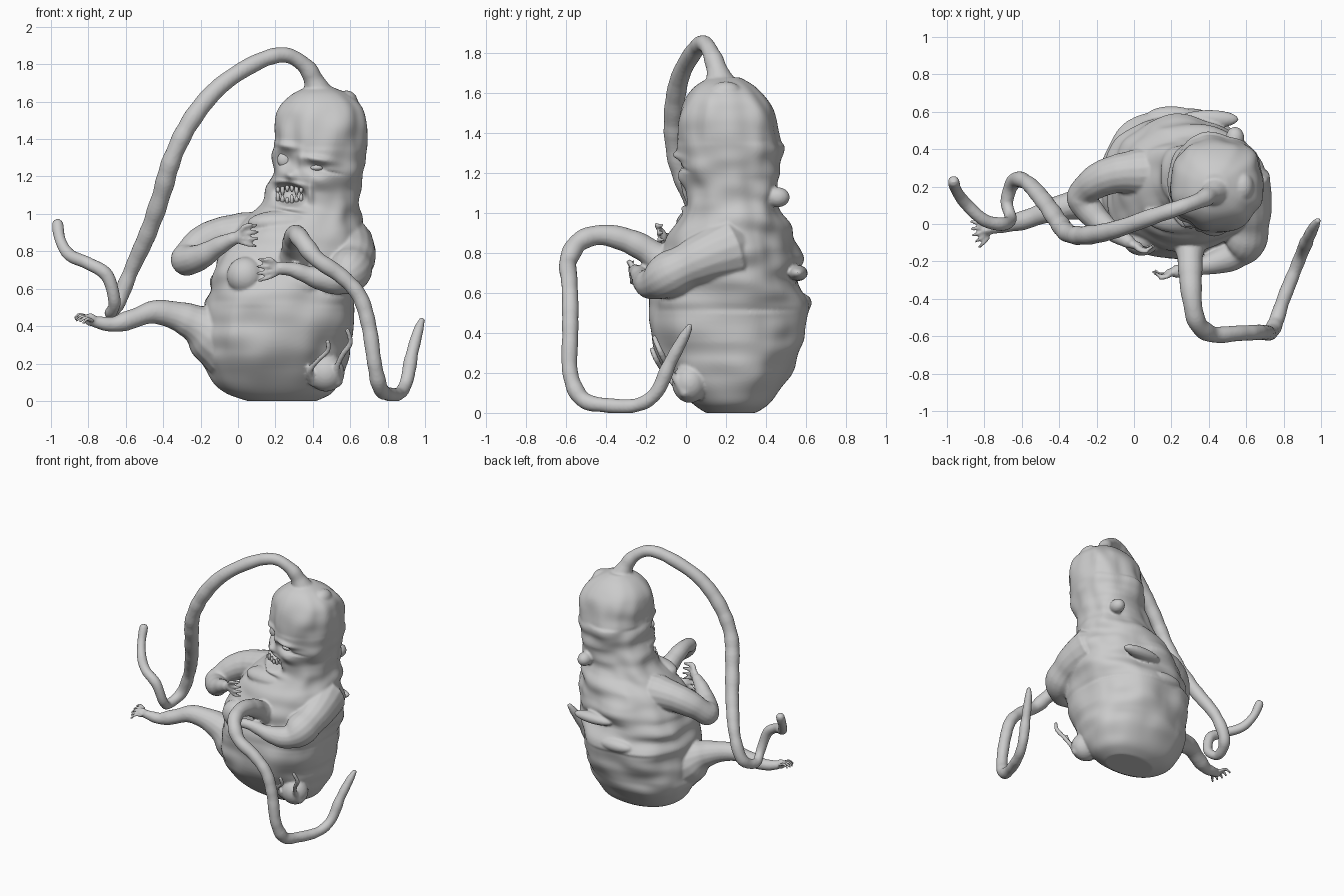
import bpy, bmesh, math
from mathutils import Vector, Matrix, noise
from mathutils.bvhtree import BVHTree


def spline(pts, n):
    """Catmull-Rom through tuples of any length."""
    pts = [Vector(p) for p in pts]
    out = []
    for i in range(len(pts) - 1):
        a, b, c, d = pts[max(i - 1, 0)], pts[i], pts[i + 1], pts[min(i + 2, len(pts) - 1)]
        for k in range(n):
            t = k / n
            out.append(0.5 * (2 * b + (c - a) * t + (2 * a - 5 * b + 4 * c - d) * t * t
                              + (3 * b - a - 3 * c + d) * t ** 3))
    return out + [pts[-1]]


def skin(bm, rings):
    """Bridge rings of points into a closed skin."""
    vs = [[bm.verts.new(p) for p in r] for r in rings]
    m = len(vs[0])
    for a, b in zip(vs, vs[1:]):
        for j in range(m):
            bm.faces.new((a[j], a[(j + 1) % m], b[(j + 1) % m], b[j]))
    bm.faces.new(vs[0][::-1])
    bm.faces.new(vs[-1])


def tube(bm, pts, n=8, sides=16, lump=0.12):
    s = spline(pts, n)
    p = [Vector(v[:3]) for v in s]
    r = [v[3] * (1 + lump * noise.noise(Vector(v[:3]) * 14)) for v in s]
    t0, t1 = (p[0] - p[1]).normalized(), (p[-1] - p[-2]).normalized()
    p = [p[0] + t0 * r[0] * .6] + p + [p[-1] + t1 * r[-1] * .6]
    r = [r[0] * .6] + r + [r[-1] * .6]
    rings, u = [], Vector((.31, .52, .79))
    for i in range(len(p)):
        t = (p[min(i + 1, len(p) - 1)] - p[max(i - 1, 0)]).normalized()
        u = (u - t * u.dot(t)).normalized()
        w = t.cross(u)
        rings.append([p[i] + (u * math.cos(a) + w * math.sin(a)) * r[i]
                      for a in (math.tau * j / sides for j in range(sides))])
    skin(bm, rings)


def ball(bm, loc, size):
    bmesh.ops.create_uvsphere(bm, u_segments=24, v_segments=16, radius=1,
                              matrix=Matrix.Translation(loc) @ Matrix.Diagonal((*size, 1)))


def digits(bm, palm, fwd, side, curl, length, count=4, r=.0125):
    """Fan of fingers or toes leaving the palm."""
    palm, fwd, side, curl = map(Vector, (palm, fwd, side, curl))
    ball(bm, palm, (.035, .022, .035))
    for i in range(count):
        k = i - (count - 1) / 2
        l = length * (1 - .08 * abs(k))
        a = palm + side * k * .02
        b = a + fwd * l * .55 + side * k * .011 + curl * .012
        c = a + fwd * l + side * k * .018 - curl * .014
        tube(bm, [(*a, r * 1.1), (*b, r), (*c, r * .75)], 5, 8, 0)


bm = bmesh.new()

# Sagging torso and head: z, x min, x max, y min, y max
sections = [(0, .05, .42, .1, .35), (.04, -.06, .5, .04, .41), (.1, -.13, .54, -.02, .46),
            (.2, -.18, .58, -.1, .53), (.3, -.19, .6, -.15, .57), (.4, -.18, .62, -.175, .59),
            (.55, -.17, .65, -.18, .6), (.7, -.14, .67, -.15, .575), (.85, -.07, .67, -.1, .54),
            (.95, .01, .66, -.05, .51), (1.03, .1, .65, 0, .48), (1.1, .15, .65, 0, .47),
            (1.2, .18, .67, -.02, .47), (1.3, .19, .68, -.03, .475), (1.4, .2, .69, -.04, .465),
            (1.5, .2, .69, -.03, .445), (1.58, .23, .66, 0, .4), (1.64, .29, .59, .05, .34),
            (1.68, .37, .5, .12, .27)]
rings = []
for z, x0, x1, y0, y1 in spline(sections, 9):
    ring = []
    for j in range(120):
        a = math.tau * j / 120
        c, s = math.cos(a), math.sin(a)
        back = .5 + .5 * s
        fade = min(1, z / .25) * min(1, max(0, (1.72 - z) / .2))
        fold = noise.noise(Vector((c * 1.3, s * 1.3, z * 11))) * (.018 + .035 * back)
        lump = noise.noise(Vector((c * 2.5, s * 2.5, z * 5 + 7))) * .03
        if z > 1.35:
            fold *= .3
        if z < .5:
            fold *= .5
        d = 1 + (fold + lump) * fade * 2.2
        e = .9  # slightly boxy ellipse
        ring.append(((x0 + x1) / 2 + (x1 - x0) / 2 * math.copysign(abs(c) ** e, c) * d,
                     (y0 + y1) / 2 + (y1 - y0) / 2 * math.copysign(abs(s) ** e, s) * d, z))
    rings.append(ring)
skin(bm, rings)

# Lumps: chest, belly, crown, neck wart, side swelling, tendril root
for loc, size in [((.04, -.08, .67), (.1, .09, .1)), ((.3, -.08, .62), (.16, .09, .1)),
                  ((.58, .2, 1.6), (.06, .08, .06)), ((.54, .46, 1.08), (.05, .06, .05)),
                  ((.25, .05, .95), (.2, .1, .07)), ((.47, .02, .15), (.1, .09, .1)),
                  ((.2, .57, .55), (.14, .06, .05)), ((.4, .56, .7), (.16, .05, .04))]:
    ball(bm, loc, size)

# Long tentacle from the crown
tube(bm, [(.44, .18, 1.6, .12), (.41, .16, 1.7, .06), (.36, .13, 1.79, .045), (.25, .09, 1.85, .042),
          (.1, .04, 1.81, .045), (-.1, -.03, 1.68, .048), (-.25, -.06, 1.5, .05),
          (-.35, -.05, 1.3, .05), (-.41, .02, 1.1, .052), (-.48, .12, .9, .047),
          (-.57, .22, .7, .042), (-.64, .23, .53, .042), (-.68, .12, .47, .036),
          (-.66, .03, .53, .032), (-.7, 0, .67, .037), (-.8, .02, .735, .033),
          (-.9, .11, .78, .033), (-.95, .18, .86, .03), (-.965, .23, .95, .032)])
# Tentacle from the chest
tube(bm, [(.3, -.05, .7, .09), (.3, -.22, .83, .066), (.31, -.4, .89, .055), (.34, -.53, .86, .05),
          (.42, -.59, .76, .046), (.55, -.585, .67, .043), (.65, -.58, .56, .042),
          (.7, -.58, .4, .04), (.73, -.58, .2, .04), (.76, -.52, .07, .042), (.8, -.4, .038, .037),
          (.86, -.25, .038, .036), (.9, -.15, .1, .036), (.93, -.08, .25, .034),
          (.965, -.01, .38, .025), (.985, .02, .435, .015)])
# Small tendrils
tube(bm, [(.41, 0, .1, .03), (.385, -.07, .16, .016), (.43, -.12, .22, .014),
          (.48, -.15, .27, .014), (.48, -.17, .32, .014)])
tube(bm, [(.53, 0, .1, .03), (.53, -.06, .18, .016), (.56, -.1, .25, .015),
          (.6, -.13, .31, .015), (.585, -.16, .38, .013)])
# Right arm and hand
tube(bm, [(.12, .28, .88, .15), (-.08, .27, .88, .11), (-.21, .22, .83, .085), (-.275, .14, .755, .083),
          (-.2, .03, .77, .068), (-.1, -.05, .83, .05), (-.02, -.1, .87, .034)])
digits(bm, (.01, -.115, .88), (1, -.15, .05), (0, -.1, 1), (0, -1, 0), .1)
tube(bm, [(.01, -.12, .89, .015), (.03, -.14, .93, .014), (.07, -.15, .945, .011)], 5, 8)
# Left arm and hand
tube(bm, [(.57, .22, .82, .16), (.61, .08, .77, .13), (.6, -.07, .7, .115), (.54, -.16, .65, .085),
          (.42, -.21, .66, .06), (.3, -.24, .7, .042), (.22, -.255, .71, .034)])
digits(bm, (.2, -.26, .705), (-1, -.1, -.05), (0, -.1, 1), (0, -1, 0), .1)
tube(bm, [(.2, -.265, .72, .015), (.18, -.28, .755, .013), (.14, -.29, .755, .011)], 5, 8)
# Leg and foot
tube(bm, [(.05, .17, .28, .22), (-.1, .15, .34, .18), (-.22, .12, .41, .11), (-.33, .1, .455, .08),
          (-.45, .07, .475, .06), (-.56, .03, .44, .052), (-.66, 0, .41, .043),
          (-.75, -.02, .42, .033), (-.79, -.035, .435, .03)])
digits(bm, (-.79, -.035, .435), (-1, -.35, .1), (-.3, .9, .2), (0, 0, 1), .075, 5, .011)

bmesh.ops.recalc_face_normals(bm, faces=bm.faces)
mesh = bpy.data.meshes.new("creature_body")
bm.to_mesh(mesh)
bm.free()
body = bpy.data.objects.new("creature_body", mesh)
bpy.context.collection.objects.link(body)
bpy.context.view_layer.objects.active = body
body.select_set(True)
rem = body.modifiers.new("fuse", 'REMESH')
rem.mode = 'VOXEL'
rem.voxel_size = .009
smo = body.modifiers.new("soften", 'SMOOTH')
smo.factor = .5
smo.iterations = 3
for name in ("fuse", "soften"):
    bpy.ops.object.modifier_apply(modifier=name)

# Face relief: x, z, width, height, depth, sharp edge
face = Vector((-.35, -.94, 0))
relief = [(.25, 1.29, .045, .05, -.035, 1), (.42, 1.245, .055, .024, -.03, 1),
          (.44, 1.29, .08, .018, .026, 1), (.25, 1.365, .07, .02, .02, 1),
          (.34, 1.29, .02, .04, .015, 1), (.285, 1.205, .03, .028, .035, 1),
          (.45, 1.17, .06, .04, .022, 1), (.27, 1.165, .09, .014, .018, 1),
          (.29, 1.03, .09, .022, .035, 1), (.275, 1.105, .075, .05, -.09, 2),
          (.39, 1.11, .014, .05, .02, 1), (.5, 1.22, .05, .008, -.014, 1)]
for v in body.data.vertices:
    co = v.co
    if .95 < co.z < 1.5 and co.y < .22 and co.x > .08:
        x, z, push = co.x, co.z, 0
        for fx, fz, w, h, depth, k in relief:
            q = ((x - fx) / w) ** 2 + ((z - fz + (x - fx) * .15) / h) ** 2
            push += depth * math.exp(-q ** k)
        v.co = co + face * push
    v.co.z = max(v.co.z, 0)
for p in body.data.polygons:
    p.use_smooth = True

tree = BVHTree.FromPolygons([v.co.copy() for v in body.data.vertices],
                            [p.vertices[:] for p in body.data.polygons])


def surface(x, z):
    hit = tree.ray_cast(Vector((x, -.9, z)), Vector((0, 1, 0)))[0]
    return hit if hit else Vector((x, .05, z))


def add_part(name, build):
    b = bmesh.new()
    build(b)
    for f in b.faces:
        f.smooth = True
    me = bpy.data.meshes.new(name)
    b.to_mesh(me)
    b.free()
    bpy.context.collection.objects.link(bpy.data.objects.new(name, me))


# Squinting eye and swollen blind eye
add_part("open_eye", lambda b: ball(b, surface(.42, 1.247) + Vector((0, .004, 0)), (.036, .022, .017)))
add_part("blind_eye", lambda b: ball(b, surface(.25, 1.29) + Vector((0, .012, 0)), (.04, .025, .042)))


# Crooked teeth along both jaws
def teeth(b):
    for i in range(6):
        x = .215 + i * .025
        for z, sign in ((1.15 - abs(i - 2.5) * .006, -1), (1.06 + abs(i - 2.5) * .006, 1)):
            p = surface(x, z) + Vector((-.002, -.006, 0))
            l = .03 + .01 * math.sin(i * 2.3 + sign)
            tube(b, [(*p, .011), (p.x, p.y - .004, p.z + sign * l * .5, .011),
                     (p.x, p.y, p.z + sign * l, .006)], 4, 8, 0)


add_part("teeth", teeth)
